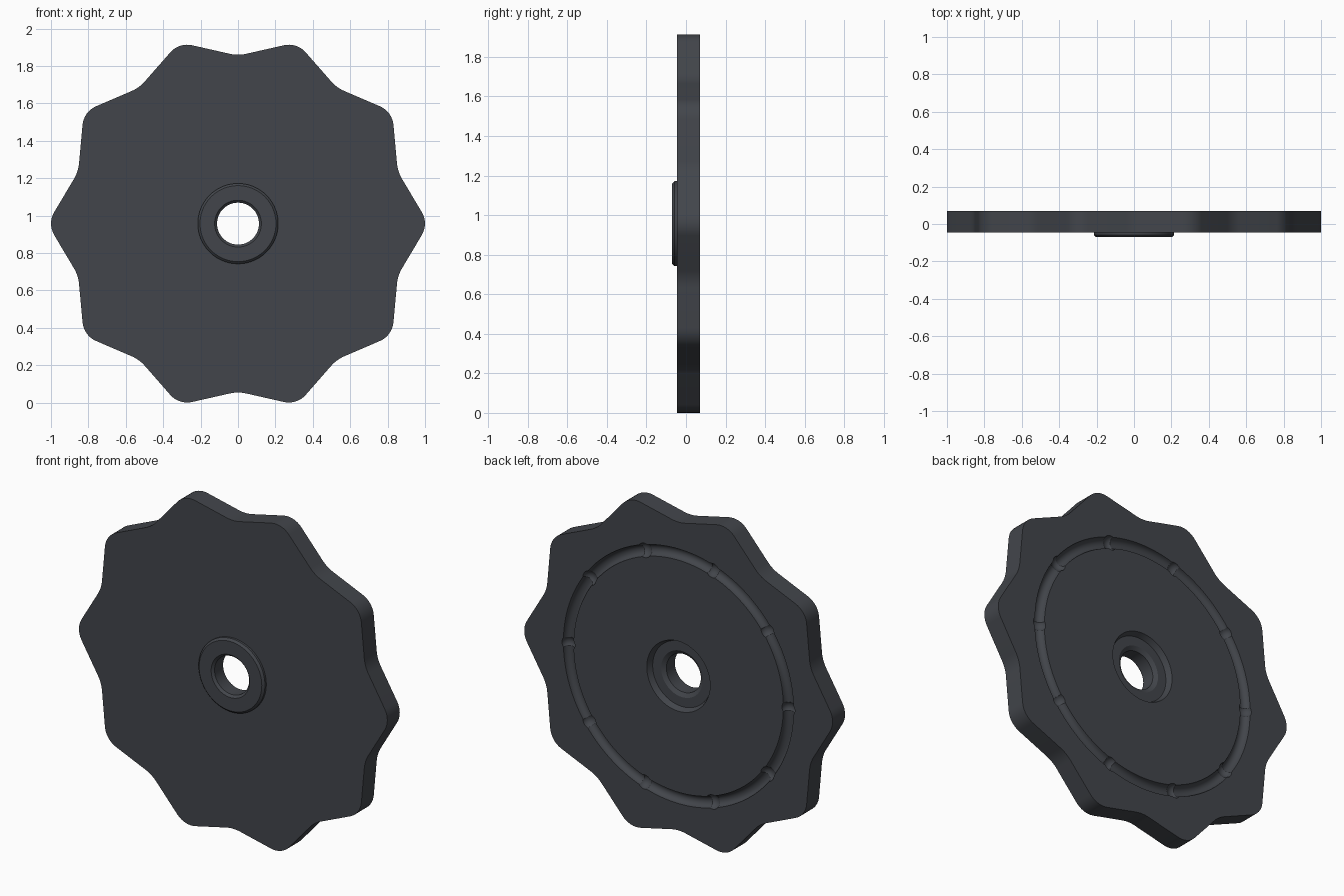
import bpy, bmesh, math
from mathutils import Vector, Matrix

if "Cube" in bpy.data.objects:
    bpy.data.objects.remove(bpy.data.objects["Cube"])

CZ = 0.957                       # height of the dial centre
FRONT, BACK = -0.045, 0.07       # plate faces
GROOVE_R, GROOVE_W = 0.713, 0.033
SEG = 180


def finish(name, bm):
    bmesh.ops.recalc_face_normals(bm, faces=bm.faces[:])
    bm.transform(Matrix.Translation((0, 0, CZ)))
    me = bpy.data.meshes.new(name)
    bm.to_mesh(me)
    bm.free()
    ob = bpy.data.objects.new(name, me)
    bpy.context.collection.objects.link(ob)
    return ob


def rounded(points, radii, steps=8):
    """Replace each corner of a closed outline by an arc."""
    out = []
    n = len(points)
    for k, (p, r) in enumerate(zip(points, radii)):
        a = (points[k - 1] - p).normalized()
        b = (points[(k + 1) % n] - p).normalized()
        half = a.angle(b) / 2
        centre = p + (a + b).normalized() * r / math.sin(half)
        s = (p + a * r / math.tan(half) - centre).normalized()
        e = (p + b * r / math.tan(half) - centre).normalized()
        out += [centre + s.slerp(e, i / steps) * r for i in range(steps + 1)]
    return out[steps // 2:] + out[:steps // 2]


# ten-pointed outline with rounded tips and valleys (180 points)
corners, radii = [], []
for i in range(20):
    a = math.radians(18 * i)
    rad = 0.898 if i % 2 else 1.0192
    corners.append(Vector((rad * math.cos(a), 0, rad * math.sin(a))))
    radii.append(0.2 if i % 2 else 0.12)
outline = rounded(corners, radii)

# cross-section as (radius, y); radius None means the pointed outline
section = [(None, FRONT), (0.215, FRONT), (0.215, -0.058), (0.203, -0.07),   # raised hub
           (0.125, -0.07), (0.112, -0.057), (0.112, 0.022), (0.135, 0.037),  # bore
           (0.19, 0.037), (0.205, BACK)]                                     # back recess
for i in range(11):                                                          # ring groove
    a = math.pi + math.pi * i / 10
    section.append((GROOVE_R + GROOVE_W * math.cos(a), BACK + GROOVE_W * math.sin(a)))
section.append((None, BACK))

# sweep the section round the y axis
bm = bmesh.new()
rings = []
for r, y in section:
    ring = []
    for i in range(SEG):
        a = math.tau * i / SEG
        x, z = (outline[i].x, outline[i].z) if r is None else (r * math.cos(a), r * math.sin(a))
        ring.append(bm.verts.new((x, y, z)))
    rings.append(ring)
for k, ring in enumerate(rings):
    nxt = rings[(k + 1) % len(rings)]
    for i in range(SEG):
        j = (i + 1) % SEG
        bm.faces.new((ring[i], ring[j], nxt[j], nxt[i]))
dial = finish("dial_plate", bm)

# ten detent dimples along the groove
bm = bmesh.new()
for i in range(10):
    a = math.radians(36 * i)
    m = Matrix.Translation((GROOVE_R * math.cos(a), BACK + 0.001, GROOVE_R * math.sin(a)))
    bmesh.ops.create_uvsphere(bm, u_segments=24, v_segments=12, radius=0.042, matrix=m)
dimples = finish("dimple_cutter", bm)
dimples.hide_render = True

bpy.context.view_layer.update()
bpy.context.view_layer.objects.active = dial
dial.select_set(True)
mod = dial.modifiers.new("dimples", 'BOOLEAN')
mod.operation, mod.object, mod.solver = 'DIFFERENCE', dimples, 'EXACT'
bpy.ops.object.modifier_apply(modifier=mod.name)
bpy.data.objects.remove(dimples)

bpy.ops.object.shade_smooth_by_angle(angle=math.radians(25))

mat = bpy.data.materials.new("dark_grey")
mat.diffuse_color = (0.055, 0.06, 0.07, 1)
mat.use_nodes = True
mat.node_tree.nodes["Principled BSDF"].inputs["Base Color"].default_value = mat.diffuse_color
dial.data.materials.clear()
dial.data.materials.append(mat)
